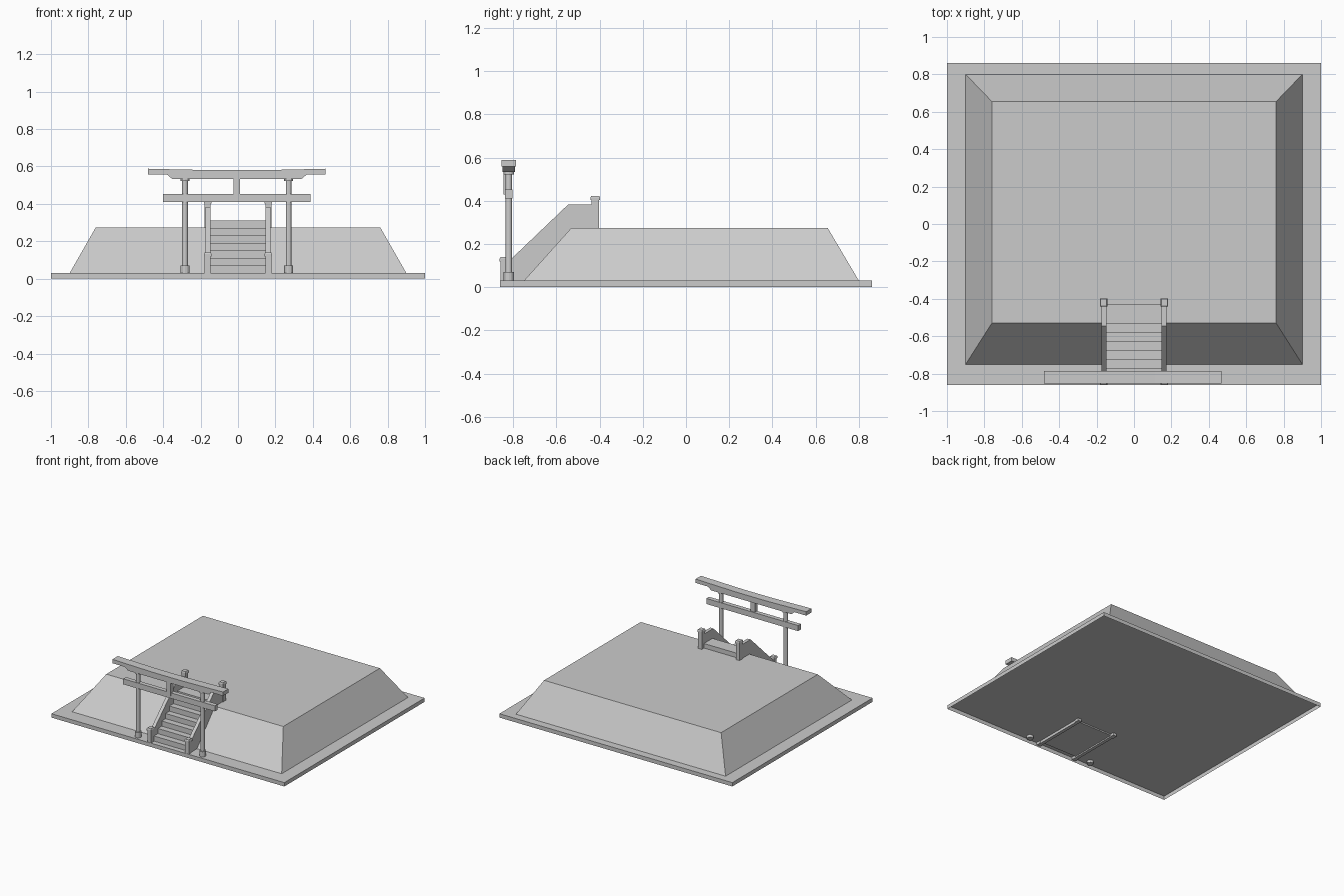
import bpy, bmesh

cube = bpy.data.objects.get("Cube")
if cube:
    bpy.data.objects.remove(cube, do_unlink=True)

stone = bpy.data.materials.new("plain_grey")
stone.use_nodes = True
GREY = (0.6, 0.6, 0.6, 1)
stone.diffuse_color = GREY
stone.node_tree.nodes["Principled BSDF"].inputs["Base Color"].default_value = GREY


def finish(name, bm):
    bmesh.ops.recalc_face_normals(bm, faces=bm.faces)
    mesh = bpy.data.meshes.new(name)
    bm.to_mesh(mesh)
    bm.free()
    mesh.materials.append(stone)
    obj = bpy.data.objects.new(name, mesh)
    bpy.context.collection.objects.link(obj)
    return obj


def frustum(name, low, high, z0, z1):
    """Block between two rectangles given as (x0, x1, y0, y1)."""
    bm = bmesh.new()
    rings = []
    for (x0, x1, y0, y1), z in ((low, z0), (high, z1)):
        corners = ((x0, y0), (x1, y0), (x1, y1), (x0, y1))
        rings.append([bm.verts.new((x, y, z)) for x, y in corners])
    a, b = rings
    bm.faces.new(a)
    bm.faces.new(b)
    for i in range(4):
        j = (i + 1) % 4
        bm.faces.new((a[i], a[j], b[j], b[i]))
    return finish(name, bm)


def box(name, x0, x1, y0, y1, z0, z1):
    return frustum(name, (x0, x1, y0, y1), (x0, x1, y0, y1), z0, z1)


def prism(name, profile, start, end, axis):
    """Extrude a 2D profile (horizontal, z) along x or y."""
    bm = bmesh.new()
    place = (lambda h, z, t: (t, h, z)) if axis == "x" else (lambda h, z, t: (h, t, z))
    a = [bm.verts.new(place(h, z, start)) for h, z in profile]
    b = [bm.verts.new(place(h, z, end)) for h, z in profile]
    bm.faces.new(a)
    bm.faces.new(b)
    for i in range(len(a)):
        j = (i + 1) % len(a)
        bm.faces.new((a[i], a[j], b[j], b[i]))
    return finish(name, bm)


def column(name, x, y, radius, z0, z1, sides=12):
    bpy.ops.mesh.primitive_cylinder_add(vertices=sides, radius=radius, depth=z1 - z0,
                                        location=(x, y, (z0 + z1) / 2))
    obj = bpy.context.object
    obj.name = name
    obj.data.materials.append(stone)
    return obj


# Ground slab, hollow underneath
GROUND = 0.03
slab = box("ground_slab", -1, 1, -0.86, 0.86, 0, GROUND)
bm = bmesh.new()
bm.from_mesh(slab.data)
under = [f for f in bm.faces if f.calc_center_median().z < 0.001]
bmesh.ops.delete(bm, geom=under, context="FACES_ONLY")
bm.to_mesh(slab.data)
bm.free()

# Raised mound
frustum("mound", (-0.9, 0.9, -0.75, 0.8), (-0.76, 0.76, -0.53, 0.655), GROUND, 0.275)

# Staircase as one stepped profile
RISE, RUN, STEPS = 0.04, 0.0475, 7
stairs = [(-0.43, 0.02), (-0.82, 0.02)]
for i in range(STEPS):
    y = -0.82 + i * RUN
    top = GROUND + (i + 1) * RISE
    stairs += [(y, top - RISE), (y, top)]
stairs.append((-0.43, GROUND + STEPS * RISE))
del stairs[2]
prism("stairs", stairs, -0.15, 0.15, "x")

# Stair walls with end posts and caps
wall = [(-0.83, 0.01), (-0.83, 0.115), (-0.815, 0.125), (-0.545, 0.383), (-0.42, 0.383), (-0.42, 0.01)]
for side, s in (("left", 1), ("right", -1)):
    prism(side + "_stair_wall", wall, s * 0.147, s * 0.173, "x")
    for part, y, top in (("lower", -0.84, 0.12), ("upper", -0.42, 0.403)):
        c = s * 0.162
        box(f"{side}_{part}_post", c - 0.016, c + 0.016, y - 0.018, y + 0.018, 0.01, top)
        e, f = 0.02, 0.016
        mid = top + 0.012
        box(f"{side}_{part}_cap", c - e, c + e, y - 0.022, y + 0.022, top, mid)
        frustum(f"{side}_{part}_cap_top", (c - e, c + e, y - 0.022, y + 0.022),
                (c - f, c + f, y - 0.018, y + 0.018), mid, top + 0.02)

# Gateway pillars
CX, GY = -0.006, -0.82
for side, s in (("left", 1), ("right", -1)):
    x = CX + s * 0.277
    column(side + "_pillar", x, GY, 0.0155, 0.01, 0.535)
    column(side + "_pillar_foot", x, GY, 0.024, 0.01, 0.07)
    column(side + "_pillar_collar", x, GY, 0.024, 0.522, 0.535)

# Gateway beams: upper lintel with lifted ends, tapered lintel, tie beam and strut
lintel = [(-0.475, 0.558), (0.475, 0.558), (0.475, 0.588), (0.35, 0.585), (0.12, 0.58),
          (-0.12, 0.58), (-0.35, 0.585), (-0.475, 0.588)]
prism("upper_lintel", [(x + CX, z) for x, z in lintel], -0.853, -0.787, "y")
frustum("lower_lintel", (CX - 0.345, CX + 0.345, -0.848, -0.792),
        (CX - 0.375, CX + 0.375, -0.848, -0.792), 0.533, 0.558)
box("tie_beam", CX - 0.394, CX + 0.394, -0.837, -0.803, 0.41, 0.453)
box("centre_strut", CX - 0.018, CX + 0.018, -0.844, -0.81, 0.43, 0.535)
